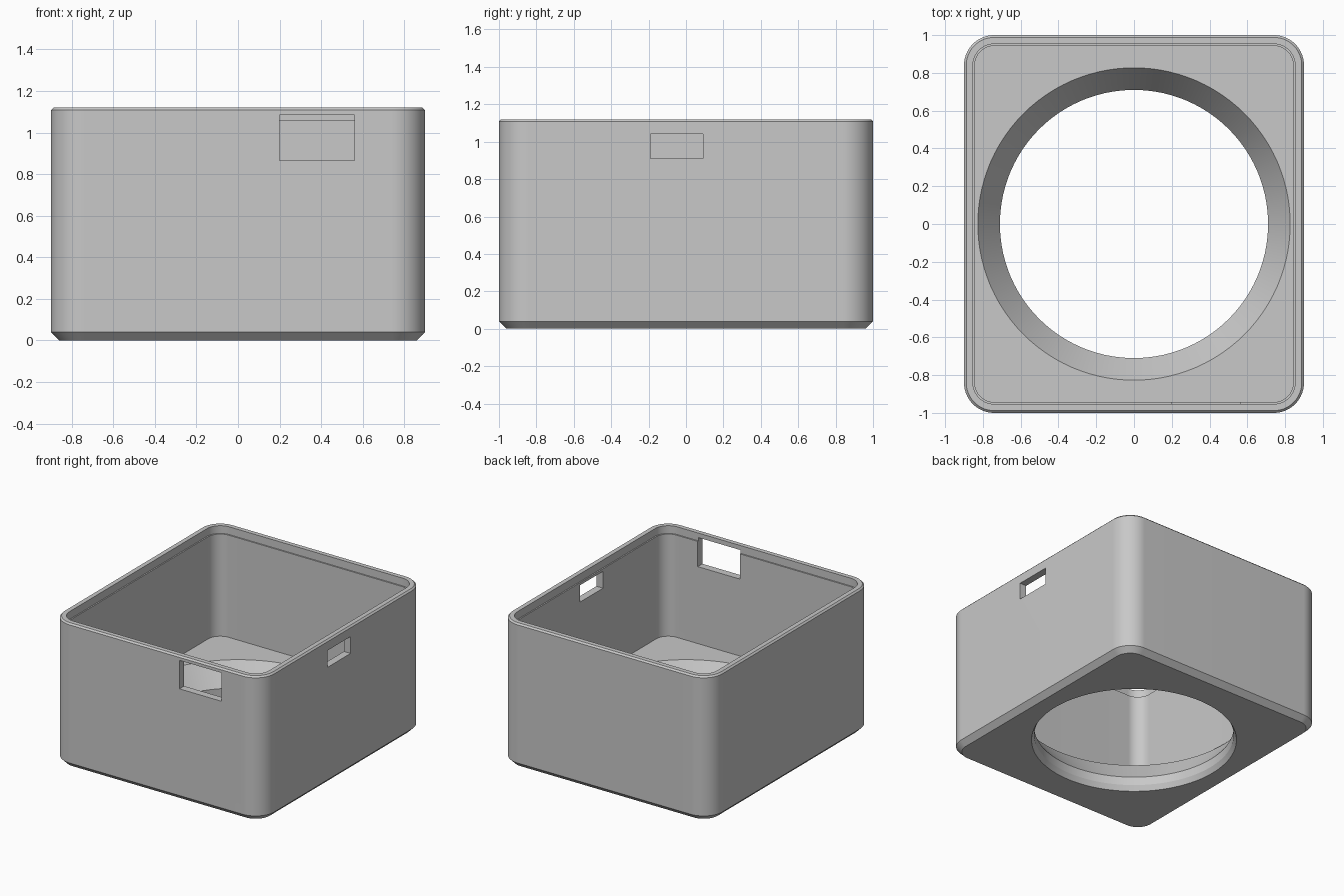
import bpy, bmesh
from math import pi, sin, cos, radians

cube = bpy.data.objects.get("Cube")
if cube:
    bpy.data.objects.remove(cube, do_unlink=True)

HX, HY = 0.9, 1.0          # half width and half depth of the case
RADIUS, HEIGHT = 0.16, 1.12
N = 25                     # points per quarter ring


def plain_material(name, rgb):
    mat = bpy.data.materials.new(name)
    mat.use_nodes = True
    mat.diffuse_color = (*rgb, 1)
    mat.node_tree.nodes["Principled BSDF"].inputs["Base Color"].default_value = (*rgb, 1)
    return mat


def rounded_ring(inset, z):
    """Rounded rectangle, moved inwards by inset."""
    r = RADIUS - inset
    points = []
    for q, (sx, sy) in enumerate(((1, 1), (-1, 1), (-1, -1), (1, -1))):
        cx, cy = sx * (HX - RADIUS), sy * (HY - RADIUS)
        for k in range(N):
            a = pi / 2 * (q + k / (N - 1))
            points.append((cx + r * cos(a), cy + r * sin(a), z))
    return points


def round_ring(r, z):
    """Circle with the same number of points as the rounded rectangle."""
    return [(r * cos(a), r * sin(a), z)
            for a in (pi / 2 * (k + 0.5) / N for k in range(4 * N))]


def loft(name, rings):
    """Skin a closed chain of rings into one solid."""
    bm = bmesh.new()
    loops = [[bm.verts.new(p) for p in ring] for ring in rings]
    for i, low in enumerate(loops):
        high = loops[(i + 1) % len(loops)]
        for k in range(len(low)):
            j = (k + 1) % len(low)
            bm.faces.new((low[k], low[j], high[j], high[k]))
    bmesh.ops.recalc_face_normals(bm, faces=bm.faces)
    mesh = bpy.data.meshes.new(name)
    bm.to_mesh(mesh)
    bm.free()
    obj = bpy.data.objects.new(name, mesh)
    bpy.context.collection.objects.link(obj)
    return obj


def cut_window(obj, low, high):
    """Cut a box-shaped opening, given two opposite corners."""
    bpy.ops.mesh.primitive_cube_add(
        size=1, location=[(a + b) / 2 for a, b in zip(low, high)])
    cutter = bpy.context.object
    cutter.name = "window_cutter"
    cutter.hide_render = True
    cutter.scale = [b - a for a, b in zip(low, high)]
    mod = obj.modifiers.new("window", 'BOOLEAN')
    mod.operation, mod.solver, mod.object = 'DIFFERENCE', 'EXACT', cutter
    bpy.context.view_layer.objects.active = obj
    bpy.ops.object.modifier_apply(modifier=mod.name)
    bpy.data.objects.remove(cutter, do_unlink=True)


# Case: outer wall, rim, lid ledge, inner wall, floor and flared bore
case = loft("case", [
    rounded_ring(0.04, 0),
    rounded_ring(0, 0.04),
    rounded_ring(0, HEIGHT - 0.012),
    rounded_ring(0.012, HEIGHT),
    rounded_ring(0.047, HEIGHT),
    rounded_ring(0.047, 1.06),
    rounded_ring(0.057, 1.06),
    rounded_ring(0.057, 0.27),
    round_ring(0.827, 0.27),
    round_ring(0.71, 0.105),
    round_ring(0.71, 0.04),
    round_ring(0.73, 0),
])
case.data.materials.append(plain_material("light_grey", (0.58, 0.58, 0.58)))

# Openings in the front wall and the left wall
cut_window(case, (0.2, -1.1, 0.865), (0.56, -0.87, 1.085))
cut_window(case, (0.77, -0.19, 0.91), (1.0, 0.09, 1.04))

# Smooth shading with sharp edges kept
bpy.ops.object.select_all(action='DESELECT')
case.select_set(True)
bpy.context.view_layer.objects.active = case
bpy.ops.object.shade_smooth_by_angle(angle=radians(25))
